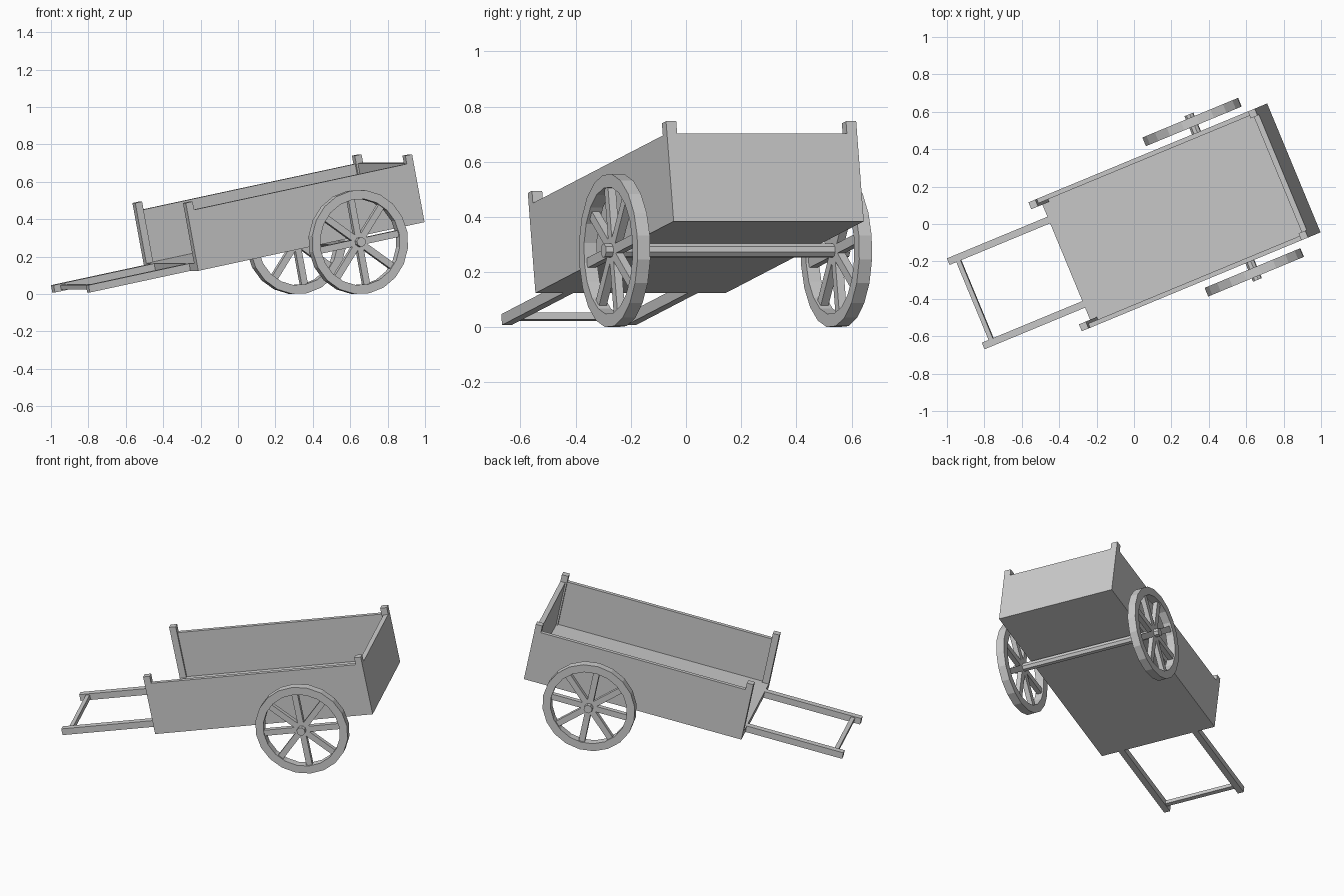
import bpy, bmesh
from math import radians, pi, cos, sin
from mathutils import Matrix, Vector

if "Cube" in bpy.data.objects:
    bpy.data.objects.remove(bpy.data.objects["Cube"])

YAW, PITCH = radians(22.5), radians(-11.25)
# Cart frame: x along the bed from its open front, y across, z out of the bed
u, v = -0.405, -0.05
origin = Vector((u * cos(YAW) - v * sin(YAW), u * sin(YAW) + v * cos(YAW), 0.124))
FRAME = Matrix.Translation(origin) @ Matrix.Rotation(YAW, 4, 'Z') @ Matrix.Rotation(PITCH, 4, 'Y')

L, W = 1.335, 0.373          # bed length, half width
FLOOR, WALL, POST = 0.04, 0.325, 0.37
AXLE = Vector((0.913, 0, -0.0245))


def finish(name, bm):
    bmesh.ops.recalc_face_normals(bm, faces=bm.faces)
    me = bpy.data.meshes.new(name)
    bm.to_mesh(me)
    bm.free()
    ob = bpy.data.objects.new(name, me)
    ob.matrix_world = FRAME
    bpy.context.collection.objects.link(ob)
    return ob


def add_box(bm, lo, hi, mat=Matrix()):
    lo, hi = Vector(lo), Vector(hi)
    m = mat @ Matrix.Translation((lo + hi) / 2) @ Matrix.Diagonal((*(hi - lo), 1))
    bmesh.ops.create_cube(bm, size=1, matrix=m)


def box(name, lo, hi):
    bm = bmesh.new()
    add_box(bm, lo, hi)
    return finish(name, bm)


def wheel(name, y, r_out=0.279, r_in=0.231, t=0.05, segs=20, spokes=8):
    bm = bmesh.new()
    # rim: square section spun round the axle
    prof = [bm.verts.new((0, h, r)) for r, h in
            ((r_in, -t / 2), (r_out, -t / 2), (r_out, t / 2), (r_in, t / 2))]
    edges = [bm.edges.new((prof[i], prof[(i + 1) % 4])) for i in range(4)]
    bmesh.ops.spin(bm, geom=prof + edges, cent=(0, 0, 0), axis=(0, 1, 0),
                   angle=2 * pi, steps=segs, use_duplicate=False)
    bmesh.ops.remove_doubles(bm, verts=bm.verts, dist=1e-4)
    # spokes
    for i in range(spokes):
        add_box(bm, (-0.018, -0.015, 0.01), (0.018, 0.015, r_in + 0.008),
                Matrix.Rotation(2 * pi * i / spokes, 4, 'Y'))
    bmesh.ops.translate(bm, verts=bm.verts, vec=AXLE + Vector((0, y, 0)))
    return finish(name, bm)


# bed: floor and tail board, open at the front
box("floor", (0, -W, 0), (L, W, FLOOR))
box("tail_board", (L - 0.03, -W + 0.01, FLOOR), (L, W - 0.01, WALL))

for side, s in (("right", -1), ("left", 1)):
    def mirrored(name, x0, x1, y0, y1, z0, z1):
        a, b = sorted((s * y0, s * y1))
        box(f"{side}_{name}", (x0, a, z0), (x1, b, z1))
    mirrored("side_board", 0.01, L - 0.01, W - 0.025, W, FLOOR, WALL)
    mirrored("front_post", 0, 0.04, W - 0.04, W, FLOOR, POST)
    mirrored("back_post", L - 0.04, L, W - 0.04, W, FLOOR, POST)
    mirrored("handle_rail", -0.593, 0, 0.225, 0.263, 0, FLOOR)
    wheel(f"{side}_wheel", s * 0.435)

# handle cross bar
box("handle_bar", (-0.555, -0.23, 0.008), (-0.53, 0.23, 0.033))

# eight-sided axle
bm = bmesh.new()
bmesh.ops.create_cone(bm, cap_ends=True, segments=8, radius1=0.026, radius2=0.026, depth=0.958,
                      matrix=Matrix.Translation(AXLE) @ Matrix.Rotation(pi / 2, 4, 'X')
                      @ Matrix.Rotation(pi / 8, 4, 'Z'))
finish("axle", bm)
